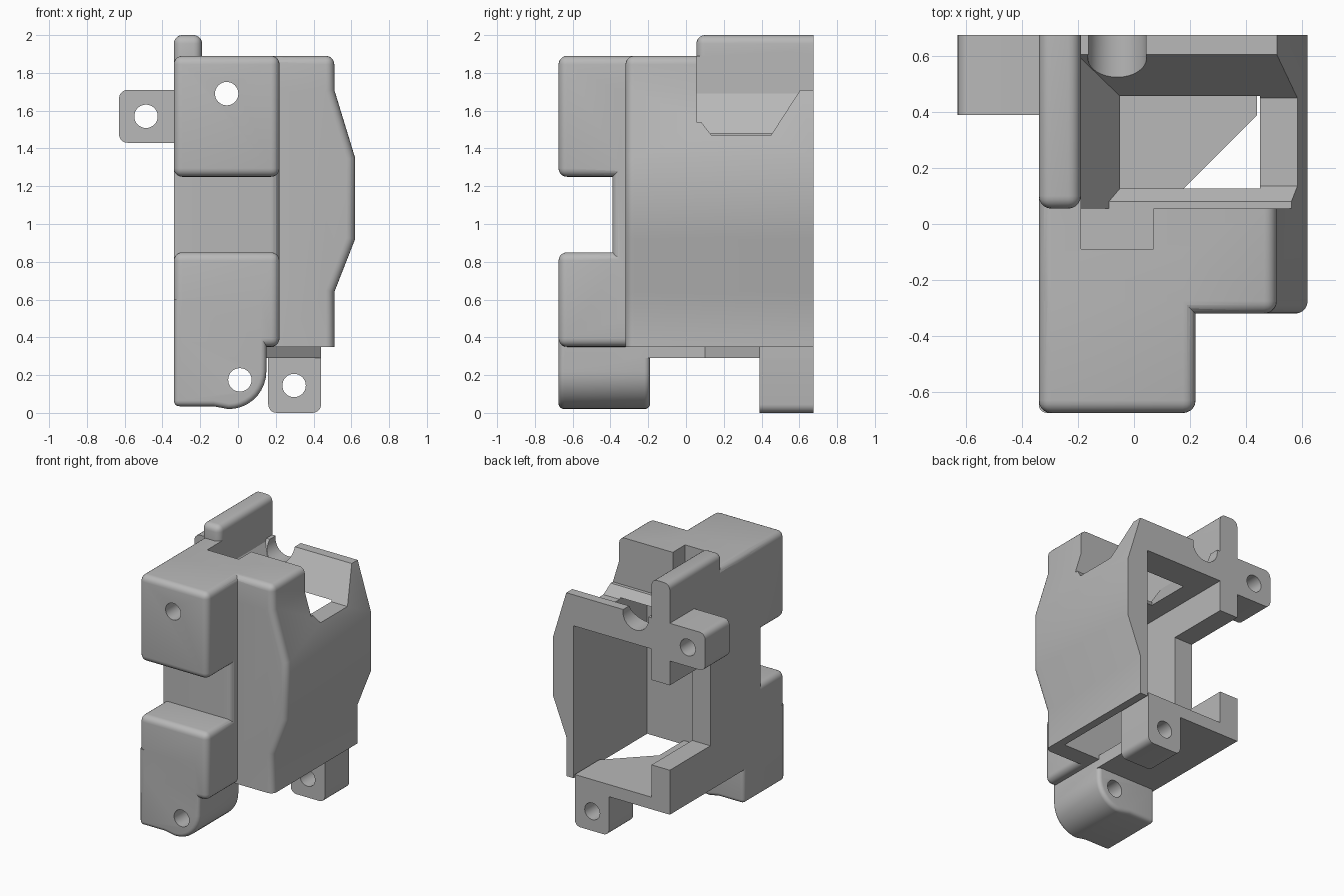
import bpy, bmesh, math
from mathutils import Vector

if "Cube" in bpy.data.objects:
    bpy.data.objects.remove(bpy.data.objects["Cube"], do_unlink=True)

grey = bpy.data.materials.new("plain grey")
grey.use_nodes = True
grey.diffuse_color = (0.48, 0.48, 0.48, 1)
grey.node_tree.nodes["Principled BSDF"].inputs["Base Color"].default_value = grey.diffuse_color
AXES = {"x": lambda a, b, t: (t, a, b), "y": lambda a, b, t: (a, t, b), "z": lambda a, b, t: (a, b, t)}
BACK = 0.675
LEFT, INNER = -0.34, -0.19


def prism(name, axis, profile, lo, hi, rule=None, radius=0.045):
    """Extrude a profile along an axis; round the edges whose midpoint and direction pass the rule."""
    bm = bmesh.new()
    verts = [bm.verts.new(AXES[axis](a, b, lo)) for a, b in profile]
    face = bm.faces.new(verts)
    ext = bmesh.ops.extrude_face_region(bm, geom=[face])
    step = Vector(AXES[axis](0, 0, hi - lo))
    bmesh.ops.translate(bm, vec=step, verts=[g for g in ext["geom"] if isinstance(g, bmesh.types.BMVert)])
    bmesh.ops.recalc_face_normals(bm, faces=bm.faces)
    if rule:
        picked = []
        for e in bm.edges:
            a, b = e.verts[0].co, e.verts[1].co
            if rule((a + b) / 2, (a - b).normalized()):
                picked.append(e)
        bmesh.ops.bevel(bm, geom=picked, offset=radius, segments=5, profile=0.5,
                        affect="EDGES", clamp_overlap=True)
    mesh = bpy.data.meshes.new(name)
    bm.to_mesh(mesh)
    bm.free()
    mesh.materials.append(grey)
    obj = bpy.data.objects.new(name, mesh)
    bpy.context.collection.objects.link(obj)
    return obj


def box(name, x, y, z, rule=None, radius=0.045):
    return prism(name, "y", [(x[0], z[0]), (x[1], z[0]), (x[1], z[1]), (x[0], z[1])], y[0], y[1], rule, radius)


def rod(name, x, z, radius, y0, y1):
    ring = [(x + radius * math.cos(i * math.tau / 32), z + radius * math.sin(i * math.tau / 32)) for i in range(32)]
    return prism(name, "y", ring, y0, y1)


def combine(target, part, operation):
    mod = target.modifiers.new("join", "BOOLEAN")
    mod.operation, mod.object, mod.solver = operation, part, "EXACT"
    bpy.context.view_layer.update()
    deps = bpy.context.evaluated_depsgraph_get()
    mesh = bpy.data.meshes.new_from_object(target.evaluated_get(deps))
    target.modifiers.clear()
    target.data = mesh
    bpy.data.objects.remove(part, do_unlink=True)


def add(target, part):
    combine(target, part, "UNION")


def cut(target, part):
    combine(target, part, "DIFFERENCE")


# Bulged housing
housing = prism("housing", "y",
                [(LEFT, 0.35), (0.51, 0.35), (0.51, 0.64), (0.62, 0.92), (0.62, 1.35),
                 (0.51, 1.71), (0.51, 1.89), (LEFT, 1.89)], -0.32, BACK,
                lambda m, d: (m.y < -0.31 and m.z > 0.36) or (abs(d.y) > 0.9 and m.z > 1.8))

# Front column and its two rounded blocks
add(housing, box("column", (LEFT, 0.22), (-0.39, -0.05), (0.5, 1.7),
                 lambda m, d: abs(d.z) > 0.9 and m.y < -0.3 and m.x > 0))
for low, high in ((0.35, 0.85), (1.25, 1.89)):
    add(housing, box("front_block", (LEFT, 0.22), (-BACK, -0.1), (low, high),
                     lambda m, d: m.y < -0.6 or abs(d.y) > 0.9))

# Lower foot with a rounded corner
arc = [(-0.05 + 0.2 * math.sin(math.radians(t)), 0.22 - 0.2 * math.cos(math.radians(t))) for t in range(0, 91, 10)]
add(housing, prism("foot", "y", [(LEFT, 0.035), (-0.13, 0.035)] + arc + [(0.15, 0.6), (LEFT, 0.6)],
                   -BACK, -0.19,
                   lambda m, d: (abs(d.y) < 0.1 and m.z < 0.55) or (abs(d.y) > 0.9 and m.x < -0.3 and m.z < 0.1),
                   0.03))

# Upright rib
add(housing, box("rib", (LEFT, INNER), (0.055, BACK), (1.3, 2.0),
                 lambda m, d: (m.z > 1.9 and m.y < 0.6) or (m.y < 0.1 and abs(d.z) > 0.9)))

# Open cavity and the side notch
cut(housing, box("cavity", (INNER, 0.45), (-0.188, 0.9), (0.1, 1.48)))
cut(housing, box("side_notch", (-0.5, -0.15), (0.2, 0.9), (0.62, 1.25)))

# Funnel in the top, its sloped left side and the small pocket
cut(housing, prism("funnel", "x",
                   [(0.055, 2.2), (0.055, 1.54), (0.08, 1.54), (0.135, 1.47), (0.45, 1.47),
                    (0.605, 1.71), (0.9, 1.71), (0.9, 2.2)], INNER, 0.9))
add(housing, prism("funnel_side", "y", [(-0.2, 1.69), (INNER, 1.69), (-0.05, 1.48), (-0.2, 1.48)], 0.05, 0.59))
cut(housing, box("pocket", (INNER, 0.07), (-0.09, 0.056), (1.54, 2.2)))

# Floor plate with a diagonal edge
add(housing, prism("floor", "z", [(LEFT, -0.25), (0.15, -0.25), (0.15, 0.10), (0.44, 0.39),
                                  (0.44, BACK), (LEFT, BACK)], 0.29, 0.38))

# Screw holes
cut(housing, rod("upper_hole", -0.06, 1.69, 0.062, -0.9, 0.3))
cut(housing, rod("head_channel", -0.06, 1.69, 0.105, 0.06, 0.9))
cut(housing, rod("lower_hole", 0.01, 0.175, 0.062, -0.9, 0))

# Mounting tabs
side_tab = box("side_tab", (-0.63, LEFT), (0.39, BACK), (1.43, 1.71),
               lambda m, d: abs(d.y) > 0.9 and m.x < -0.6)
cut(side_tab, rod("side_hole", -0.487, 1.57, 0.062, 0, 0.9))
bottom_tab = box("bottom_tab", (0.16, 0.44), (0.39, BACK), (0, 0.36),
                 lambda m, d: abs(d.y) > 0.9 and m.z < 0.1)
cut(bottom_tab, rod("bottom_hole", 0.297, 0.145, 0.062, 0, 0.9))

# Smooth the rounded edges
for obj in (housing, side_tab, bottom_tab):
    bpy.ops.object.select_all(action="DESELECT")
    obj.select_set(True)
    bpy.context.view_layer.objects.active = obj
    bpy.ops.object.shade_smooth_by_angle(angle=math.radians(25))
